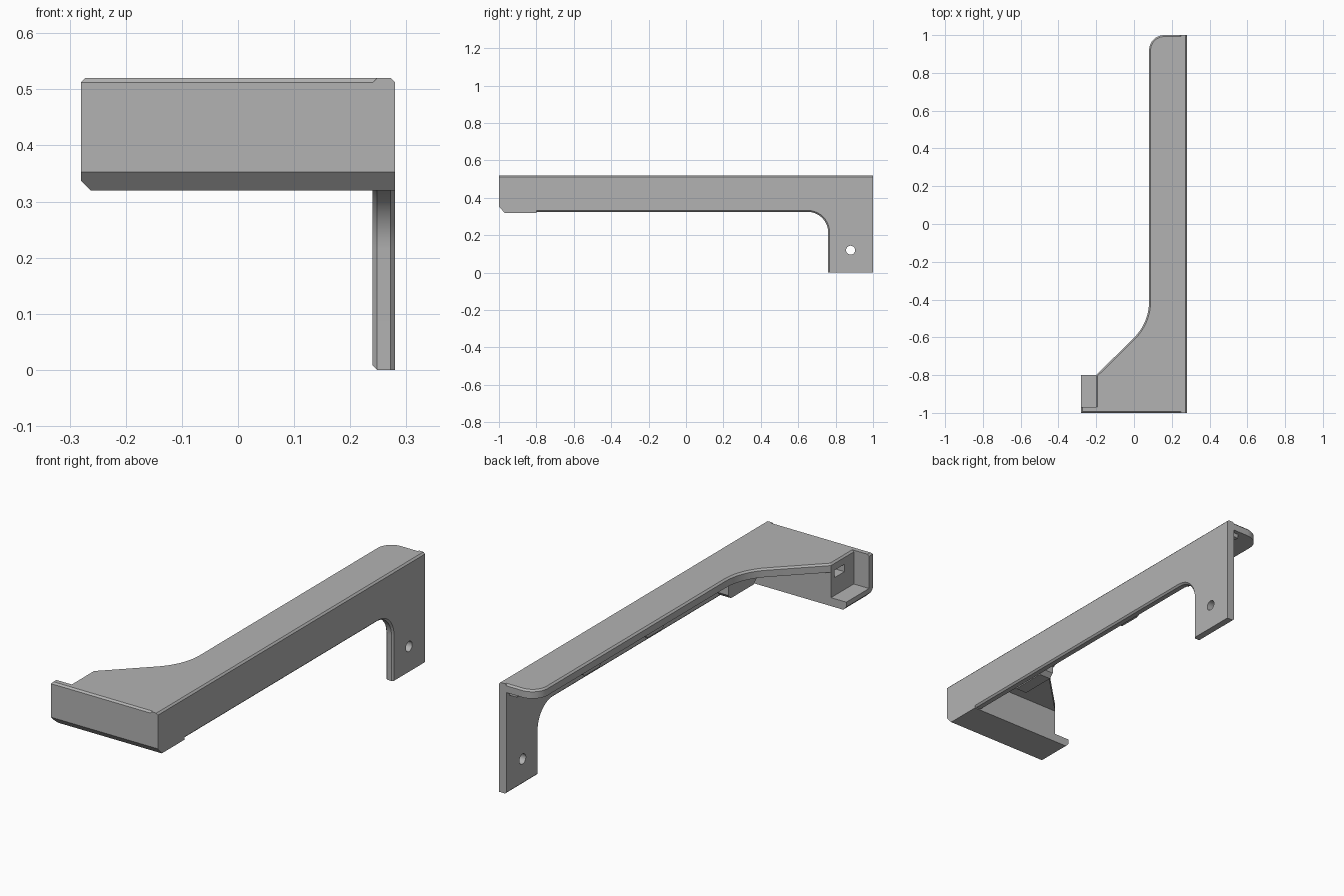
import bpy, bmesh, math
from mathutils import Vector

if "Cube" in bpy.data.objects:
    bpy.data.objects.remove(bpy.data.objects["Cube"], do_unlink=True)

grey = bpy.data.materials.new("plain grey")
grey.use_nodes = True
grey.diffuse_color = (0.45, 0.45, 0.45, 1)
grey.node_tree.nodes["Principled BSDF"].inputs["Base Color"].default_value = (0.45, 0.45, 0.45, 1)


def arc(cx, cy, r, a0, a1, n=10):
    angles = [math.radians(a0 + (a1 - a0) * i / n) for i in range(n + 1)]
    return [(cx + r * math.cos(a), cy + r * math.sin(a)) for a in angles]


def near(a, b):
    return abs(a - b) < 0.001


def prism(name, outline, axis, lo, hi, chamfers=()):
    """Extrude an outline along x or z, then chamfer the edges each rule picks."""
    bm = bmesh.new()
    place = (lambda p: (lo, *p)) if axis == "x" else (lambda p: (*p, lo))
    step = Vector((hi - lo, 0, 0)) if axis == "x" else Vector((0, 0, hi - lo))
    face = bm.faces.new([bm.verts.new(place(p)) for p in outline])
    ext = bmesh.ops.extrude_face_region(bm, geom=[face])
    moved = [v for v in ext["geom"] if isinstance(v, bmesh.types.BMVert)]
    bmesh.ops.translate(bm, verts=moved, vec=step)
    bmesh.ops.recalc_face_normals(bm, faces=bm.faces)
    for size, rule in chamfers:
        edges = [e for e in bm.edges if rule(e.verts[0].co, e.verts[1].co)]
        bmesh.ops.bevel(bm, geom=edges, offset=size, segments=1, affect="EDGES",
                        clamp_overlap=True)
    bmesh.ops.recalc_face_normals(bm, faces=bm.faces)
    mesh = bpy.data.meshes.new(name)
    bm.to_mesh(mesh)
    bm.free()
    mesh.materials.append(grey)
    obj = bpy.data.objects.new(name, mesh)
    bpy.context.collection.objects.link(obj)
    return obj


def box(name, x, y, z, chamfers=()):
    outline = [(x[0], y[0]), (x[1], y[0]), (x[1], y[1]), (x[0], y[1])]
    return prism(name, outline, "z", z[0], z[1], chamfers)


def activate(obj):
    bpy.ops.object.select_all(action="DESELECT")
    obj.select_set(True)
    bpy.context.view_layer.objects.active = obj


def cut(obj, cutter):
    mod = obj.modifiers.new("cut", "BOOLEAN")
    mod.operation = "DIFFERENCE"
    mod.solver = "EXACT"
    mod.object = cutter
    activate(obj)
    bpy.ops.object.modifier_apply(modifier=mod.name)
    bpy.data.objects.remove(cutter, do_unlink=True)


RIM = 0.008

# Top plate with flared front and rounded back corner
plate_outline = [(-0.2, -0.99), (-0.2, -0.8)]
plate_outline += arc(-0.19, -0.41, 0.27, -45, 0)
plate_outline += arc(0.16, 0.92, 0.08, 180, 90)
plate_outline += [(0.28, 1), (0.28, -0.99)]
plate = prism("top_plate", plate_outline, "z", 0.48, 0.52, [
    (RIM, lambda a, b: near(a.z, 0.52) and near(b.z, 0.52) and not (near(a.y, -0.99) and near(b.y, -0.99)))])


# Long side wall with mounting leg
def wall_rim(a, b):
    if not near(a.x, b.x):
        return False
    ends = any(near(a.y, s) and near(b.y, s) for s in (-1, 1))
    foot = near(a.x, 0.28) and near(a.z, 0) and near(b.z, 0)
    return not ends and not foot


wall_outline = [(-1, 0.52), (-1, 0.353), (-0.97, 0.325)]
wall_outline += arc(0.65, 0.215, 0.11, 90, 0)
wall_outline += [(0.76, 0), (1, 0), (1, 0.52)]
wall = prism("side_wall", wall_outline, "x", 0.24, 0.28, [(RIM, wall_rim)])

# Screw hole in the leg
cut(wall, prism("hole_cutter", arc(0.88, 0.12, 0.024, 0, 345, 23), "x", 0.2, 0.32))

# Front panel with the ledge behind it
panel_outline = [(-1, 0.353), (-0.97, 0.32), (-0.8, 0.32), (-0.8, 0.36),
                 (-0.97, 0.36), (-0.97, 0.52), (-1, 0.52)]
panel = prism("front_panel", panel_outline, "x", -0.28, 0.28, [
    (0.017, lambda a, b: near(a.x, -0.28) and near(b.x, -0.28) and near(a.z, 0.32) and near(b.z, 0.32)),
    (RIM, lambda a, b: near(a.z, 0.52) and near(b.z, 0.52)
     and not (near(a.y, -0.97) and near(b.y, -0.97)))])

# Block behind the panel with a square pocket in its end
block = box("end_block", (-0.2, 0.25), (-0.98, -0.8), (0.34, 0.5))
cut(block, box("pocket_cutter", (-0.3, -0.08), (-0.9, -0.825), (0.445, 0.485)))

# Long clip under the flare and small clips along the plate
def clip_base(low):
    return lambda a, b: near(a.z, low) and near(b.z, low) and near(a.y, b.y)


clips = [box("large_clip", (0.1, 0.16), (-0.67, -0.46), (0.4, 0.49), [(0.02, clip_base(0.4))])]
for i, y in enumerate((0.09, 0.56)):
    clips.append(box(f"small_clip_{i + 1}", (0.1, 0.16), (y - 0.08, y + 0.08), (0.45, 0.49),
                     [(0.025, clip_base(0.45))]))

# Inner corner gusset above the leg
gusset = prism("corner_gusset", [(0.2, 0.96), (0.25, 0.96), (0.25, 0.98), (0.2, 0.98)], "z", 0.46, 0.49)

for obj in [plate, wall, panel, block, gusset] + clips:
    activate(obj)
    bpy.ops.object.shade_smooth_by_angle(angle=math.radians(25))
